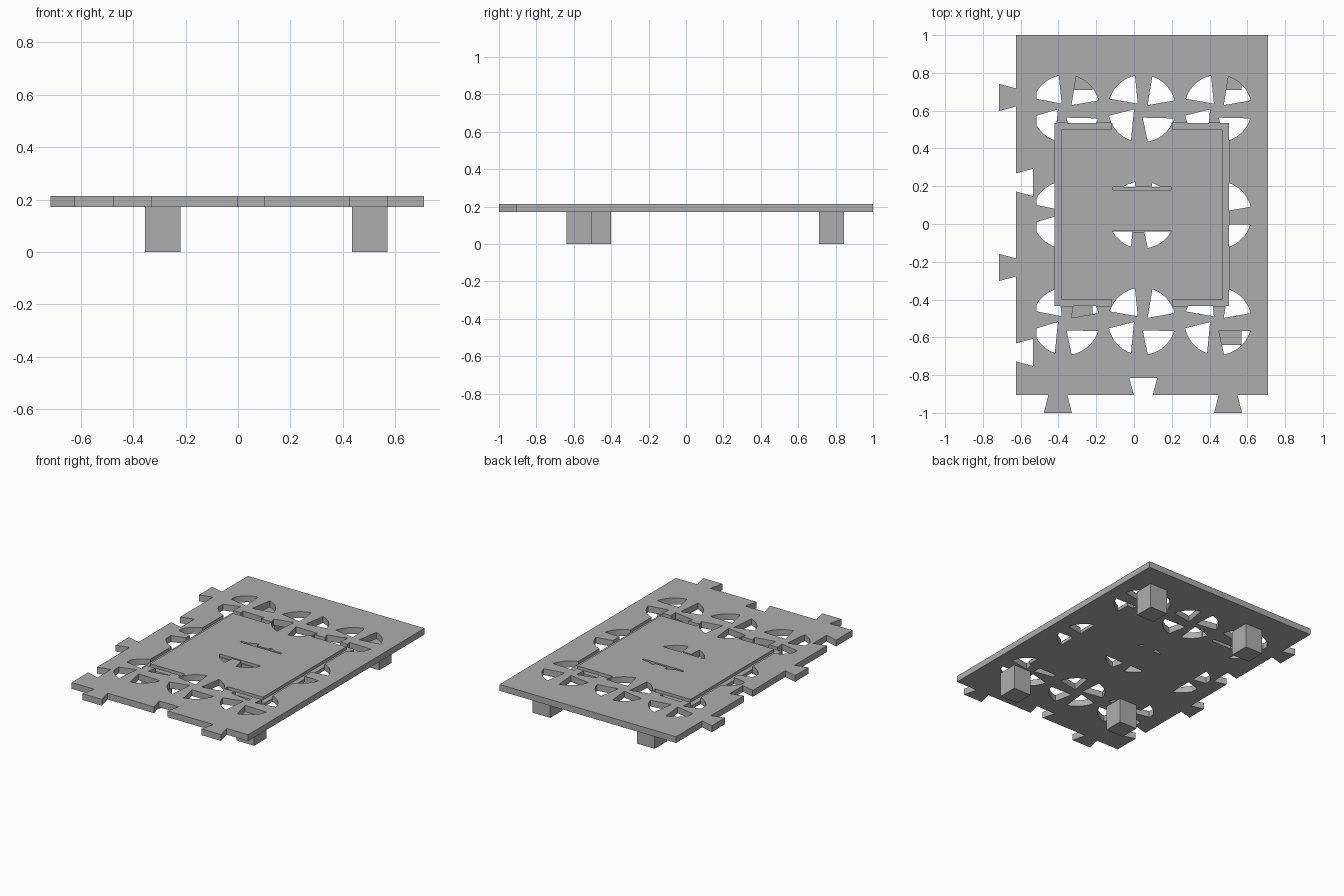
import bpy, bmesh, math

BOTTOM, TOP = 0.171, 0.214
MID_X = 0.042                      # symmetry line of the cut-out pattern

cube = bpy.data.objects.get("Cube")
if cube:
    bpy.data.objects.remove(cube, do_unlink=True)

grey = bpy.data.materials.new("plain grey")
grey.use_nodes = True
colour = (0.42, 0.42, 0.42, 1)
grey.diffuse_color = colour
grey.node_tree.nodes["Principled BSDF"].inputs["Base Color"].default_value = colour


def prisms(name, outlines, z0, z1):
    """One object made of flat outlines extruded from z0 to z1."""
    bm = bmesh.new()
    for pts in outlines:
        face = bm.faces.new([bm.verts.new((x, y, z0)) for x, y in pts])
        new = bmesh.ops.extrude_face_region(bm, geom=[face])["geom"]
        top = [v for v in new if isinstance(v, bmesh.types.BMVert)]
        bmesh.ops.translate(bm, verts=top, vec=(0, 0, z1 - z0))
    bmesh.ops.recalc_face_normals(bm, faces=bm.faces)
    mesh = bpy.data.meshes.new(name)
    bm.to_mesh(mesh)
    bm.free()
    mesh.materials.append(grey)
    obj = bpy.data.objects.new(name, mesh)
    bpy.context.collection.objects.link(obj)
    return obj


def cut(target, cutter):
    """Subtract the cutter for good and delete it."""
    mod = target.modifiers.new("cut", 'BOOLEAN')
    mod.operation = 'DIFFERENCE'
    mod.solver = 'EXACT'
    mod.object = cutter
    bpy.context.view_layer.objects.active = target
    bpy.ops.object.modifier_apply(modifier=mod.name)
    bpy.data.objects.remove(cutter, do_unlink=True)


def rect(x0, x1, y0, y1):
    return [(x0, y0), (x1, y0), (x1, y1), (x0, y1)]


def mirror(pts):
    return [(2 * MID_X - x, y) for x, y in pts]


def dovetail(centre, base, depth, narrow, wide):
    """Points (along, across) of a joint that widens away from the edge."""
    tip = base + depth
    return [(centre - narrow, base), (centre - wide, tip),
            (centre + wide, tip), (centre + narrow, base)]


# Plate outline with dovetail tabs and sockets on the left and front edges
LEFT, RIGHT, FRONT, BACK = -0.625, 0.71, -0.905, 1.0
outline = [(RIGHT, BACK), (LEFT, BACK)]
for y, depth in ((0.67, -0.09), (0.22, 0.09), (-0.23, -0.09), (-0.68, 0.09)):
    outline += [(a, b) for b, a in reversed(dovetail(y, LEFT, depth, 0.048, 0.072))]
outline.append((LEFT, FRONT))
for x, depth in ((-0.403, -0.095), (0.049, 0.09), (0.498, -0.095)):
    outline += dovetail(x, FRONT, depth, 0.05, 0.074)
outline.append((RIGHT, FRONT))
plate = prisms("plate", [outline], BOTTOM, TOP)

# Pinwheel of four petals: inner corner, then start and end angle of the arc
R = 0.178
PETALS = [((0.03, 0.018), 14, 72), ((-0.022, 0.026), 102, 163),
          ((-0.042, -0.004), 192, 251), ((0.004, -0.048), 280, 343)]


def petal(cx, cy, corner, a0, a1, steps=10):
    pts = [(cx + corner[0], cy + corner[1])]
    for i in range(steps + 1):
        a = math.radians(a0 + (a1 - a0) * i / steps)
        pts.append((max(cx + R * math.cos(a), -0.515), cy + R * math.sin(a)))
    return pts


holes = prisms("petal_holes",
               [petal(MID_X + 0.403 * i, 0.048 + 0.563 * j, *p)
                for i in (-1, 0, 1) for j in (-1, 0, 1) for p in PETALS],
               BOTTOM - 0.1, TOP + 0.1)

# The panel stays solid where it covers the pinwheels
side = rect(-0.42, -0.115, -0.435, 0.535)
for n, solid in enumerate((side, mirror(side), rect(-0.13, 0.21, -0.04, 0.195))):
    cut(holes, prisms("solid_area", [solid], BOTTOM - 0.2 - n * 0.01, TOP + 0.2 + n * 0.01))
cut(plate, holes)

# Bracket-shaped grooves and two thin slots around the panel
bracket = [(-0.42, -0.435), (-0.12, -0.435), (-0.12, -0.4), (-0.385, -0.4),
           (-0.385, 0.5), (-0.12, 0.5), (-0.12, 0.535), (-0.42, 0.535)]
slots = [rect(-0.112, 0.196, 0.181, 0.196), rect(-0.112, 0.196, -0.045, -0.035)]
cut(plate, prisms("grooves", [bracket, mirror(bracket)] + slots, TOP - 0.02, TOP + 0.05))

# Square legs
LEG = 0.135
for name, x, y in (("front_right_leg", -0.355, -0.535), ("front_left_leg", 0.435, -0.64),
                   ("back_right_leg", -0.355, 0.71), ("back_left_leg", 0.435, 0.71)):
    prisms(name, [rect(x, x + LEG, y, y + LEG)], 0, BOTTOM)
